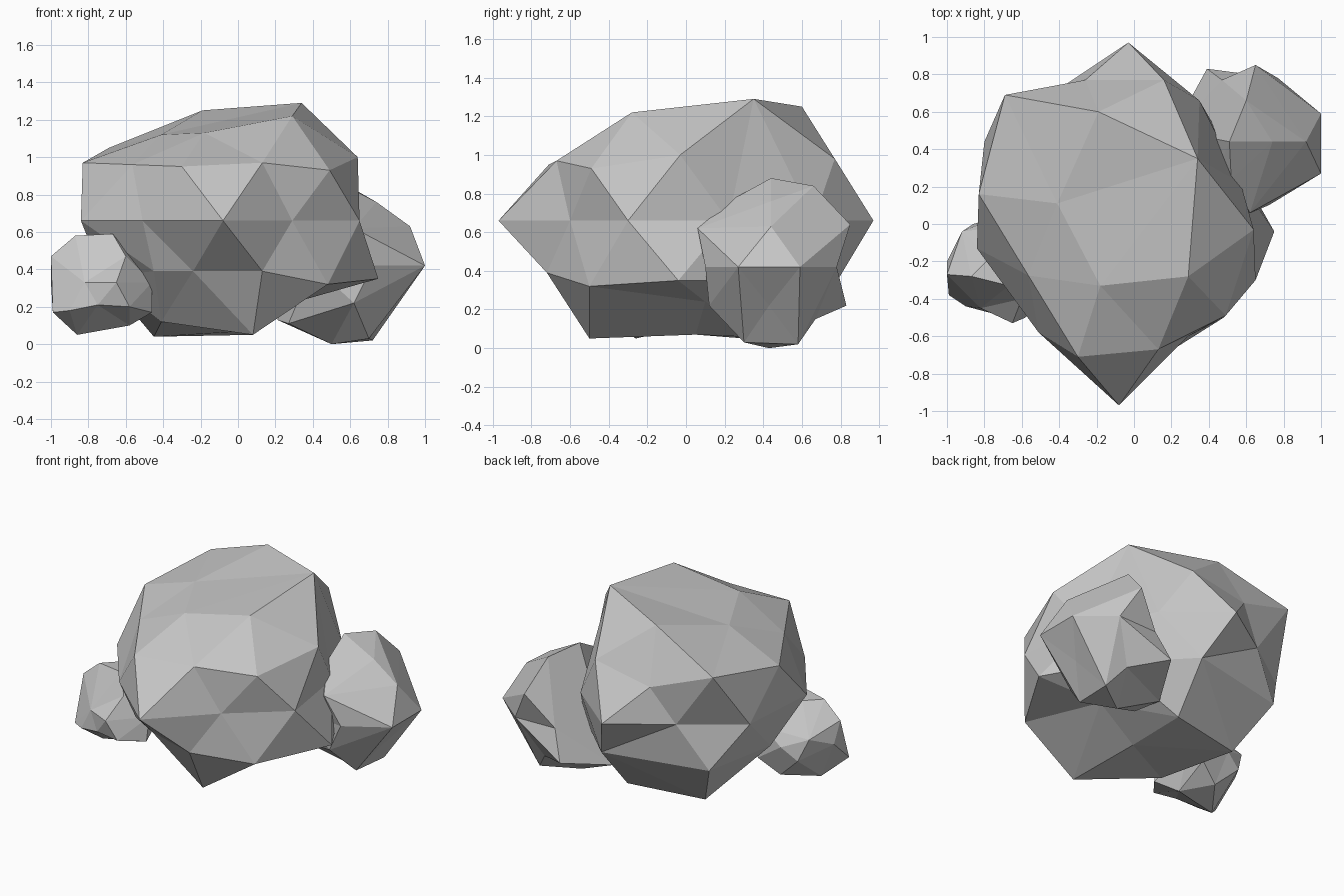
import bpy
import bmesh
from mathutils import Vector

# Remove the default cube only
default_cube = bpy.data.objects.get("Cube")
if default_cube:
    bpy.data.objects.remove(default_cube, do_unlink=True)

# Single plain stone colour
stone = bpy.data.materials.new("grey_stone")
stone.use_nodes = True
stone_colour = (0.57, 0.57, 0.57, 1)
stone.diffuse_color = stone_colour
stone_shader = stone.node_tree.nodes["Principled BSDF"]
stone_shader.inputs["Base Color"].default_value = stone_colour
stone_shader.inputs["Roughness"].default_value = 0.9


def build_rock(name, centre, *corner_groups):
    """Wrap a faceted skin round a few groups of corners.

    The corners are drawn towards a ball while the hull is made, so that
    hollow corners keep their place, and are then put back.
    """
    centre = Vector(centre)
    rock = bmesh.new()
    true_position = {}
    for group in corner_groups:
        for corner in group:
            arm = Vector(corner) - centre
            rounded = arm / arm.length ** 0.92
            vertex = rock.verts.new(centre + rounded)
            true_position[vertex] = Vector(corner)

    bmesh.ops.convex_hull(rock, input=list(rock.verts))
    for vertex in list(rock.verts):
        if vertex.link_faces:
            vertex.co = true_position[vertex]
        else:
            rock.verts.remove(vertex)
    bmesh.ops.recalc_face_normals(rock, faces=list(rock.faces))

    mesh = bpy.data.meshes.new(name)
    rock.to_mesh(mesh)
    rock.free()
    mesh.materials.append(stone)
    rock_object = bpy.data.objects.new(name, mesh)
    bpy.context.scene.collection.objects.link(rock_object)
    return rock_object


def level(height, *outline):
    """Corners that share one height."""
    return [(x, y, height) for x, y in outline]


# Main boulder: crown, shoulders, waist, skirt and underside
crown = [(-.19, .6, 1.25), (.34, .35, 1.29), (.29, -.28, 1.22),
         (-.18, -.33, 1.13), (-.41, .11, 1.12), (-.69, .69, 1.05)]
shoulders = [(-.3, -.71, .95), (.13, -.67, .97), (.49, -.49, .93),
             (.64, -.03, 1), (.16, .77, .98), (-.26, .77, .9),
             (-.83, .16, .97), (-.565, -.275, .96)]
waist = level(.66, (-.08, -.97), (.29, -.6), (.65, -.3), (.57, .22),
              (.35, .66), (-.03, .97), (-.42, .71), (-.8, .44),
              (-.84, -.13), (-.51, -.58))
skirt = [(-.24, -.6, .39), (.13, -.72, .39), (.48, -.5, .32),
         (.75, -.04, .35), (.5, .4, .35), (.1, .79, .36),
         (-.62, .63, .36), (-.72, .1, .36), (-.45, -.48, .39)]
underside = [(.08, -.5, .05), (-.41, -.22, .12), (-.45, .43, .04),
             (.08, .53, .05), (.36, .1, .24), (.05, .05, .07)]
build_rock("main_boulder", (-.05, 0, .65),
           crown, shoulders, waist, skirt, underside)

# Middle rock leaning on the back of the boulder
middle_top = [(.51, .44, .88), (.6, .66, .84), (.74, .44, .76),
              (.52, .24, .77), (.92, .44, .63), (.62, .06, .62),
              (.65, .85, .64)]
middle_waist = level(.42, (1, .27), (1, .59), (.77, .78),
                     (.72, .1), (.4, .15), (.47, .77))
middle_base = [(.84, .43, .22), (.62, .12, .22), (.39, .83, .22),
               (.72, .58, .02), (.7, .3, .03), (.5, .43, 0),
               (.21, .5, .13), (.27, .33, .11), (.62, .67, .15)]
build_rock("middle_rock", (.64, .45, .42),
           middle_top, middle_waist, middle_base)

# Small rock beside the front of the boulder
small_top = [(-.67, -.33, .59), (-.87, -.28, .58), (-.77, -.18, .58),
             (-.6, -.4, .47), (-1, -.27, .47), (-.92, -.04, .4),
             (-.6, 0, .42)]
small_waist = level(.33, (-.82, -.45), (-.65, -.53), (-.46, -.32),
                    (-.5, -.05), (-.75, .03), (-1, -.2))
small_base = [(-.99, -.38, .17), (-.9, -.44, .18), (-.75, -.48, .21),
              (-.58, -.5, .2), (-.46, -.35, .17), (-.58, -.25, .1),
              (-.86, -.26, .05), (-.86, 0, .25), (-.7, -.04, .1),
              (-.56, .01, .2)]
build_rock("small_rock", (-.74, -.25, .32),
           small_top, small_waist, small_base)
